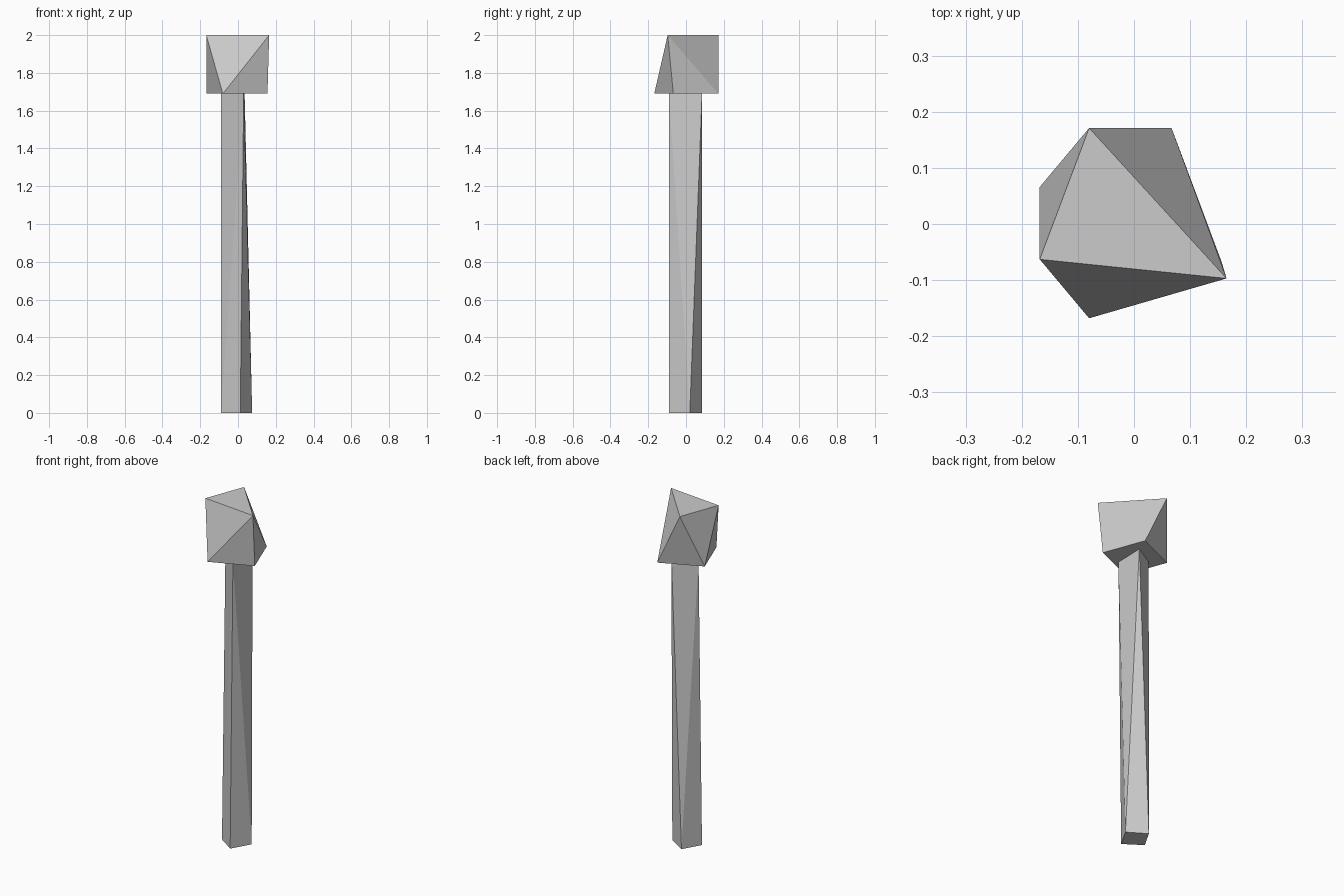
import bpy, bmesh

if "Cube" in bpy.data.objects:
    bpy.data.objects.remove(bpy.data.objects["Cube"])


def tapered_block(name, bottom, top, z0, z1):
    """Flat-faced convex block spanning a bottom and a top outline."""
    bm = bmesh.new()
    for outline, z in ((bottom, z0), (top, z1)):
        for x, y in outline:
            bm.verts.new((x, y, z))
    bmesh.ops.convex_hull(bm, input=bm.verts[:])
    bmesh.ops.recalc_face_normals(bm, faces=bm.faces[:])
    mesh = bpy.data.meshes.new(name)
    bm.to_mesh(mesh)
    bm.free()
    obj = bpy.data.objects.new(name, mesh)
    bpy.context.collection.objects.link(obj)
    return obj


# Post: four-sided foot narrowing to a triangular top
tapered_block("post",
              [(0.012, -0.09), (0.075, 0.02), (-0.03, 0.085), (-0.09, -0.02)],
              [(0.03, -0.09), (0.035, 0.085), (-0.09, 0.012)],
              0.0, 1.69)

# Head: faceted block with a four-sided base and a triangular top
tapered_block("head",
              [(-0.08, -0.168), (0.156, -0.067), (0.067, 0.171), (-0.168, 0.066)],
              [(-0.08, 0.171), (-0.168, -0.063), (0.165, -0.097)],
              1.69, 2.0)
